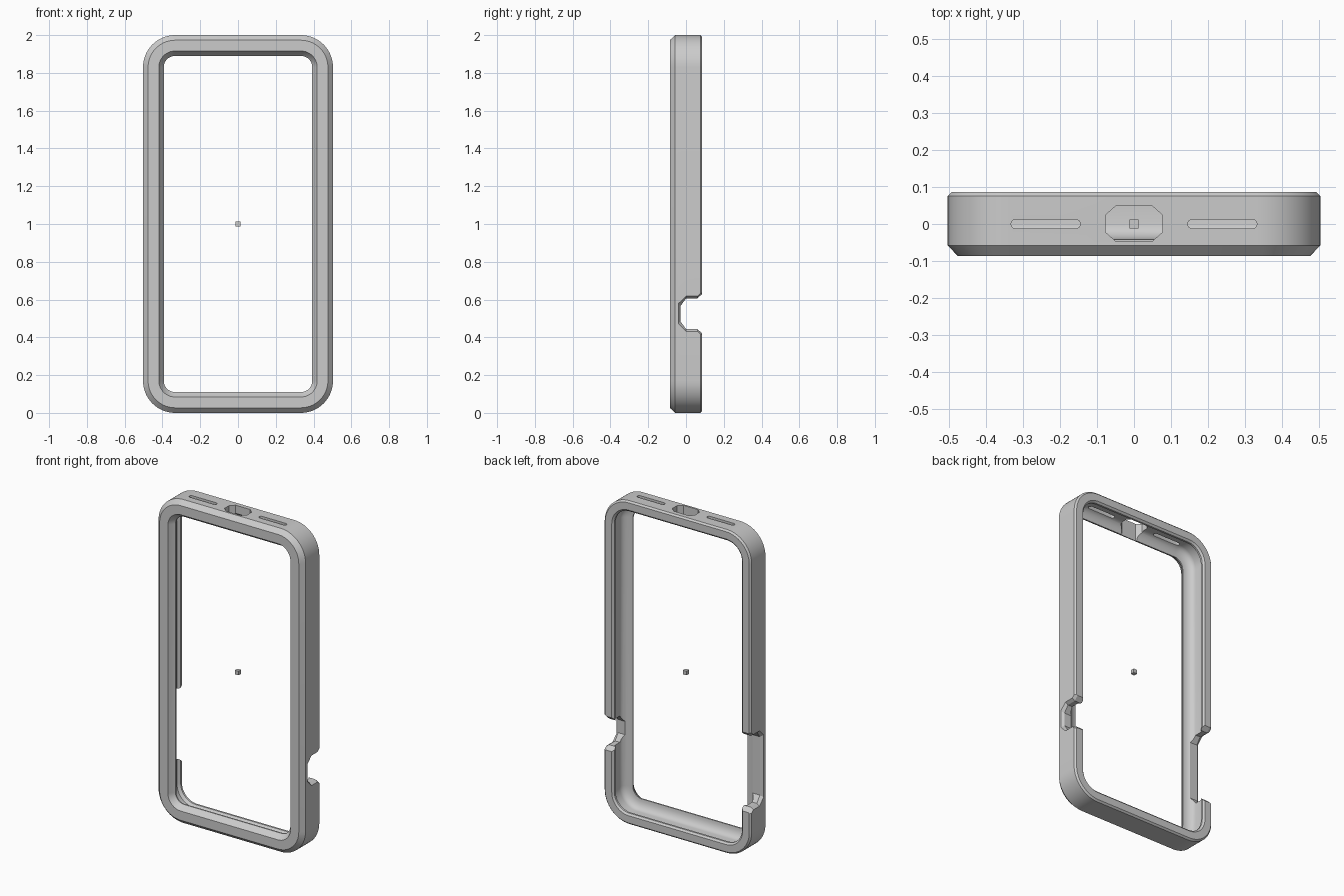
import bpy, bmesh, math

cube = bpy.data.objects.get("Cube")
if cube:
    bpy.data.objects.remove(cube, do_unlink=True)

grey = bpy.data.materials.new("light_grey")
grey.use_nodes = True
grey.diffuse_color = (0.6, 0.6, 0.6, 1)
grey.node_tree.nodes["Principled BSDF"].inputs["Base Color"].default_value = (0.6, 0.6, 0.6, 1)

W, H, R = 0.503, 1.0, 0.17    # half width, half height, corner radius


def loft(name, rings, closed=False):
    """Bridge equal rings of points; cap the ends or close the loop."""
    bm = bmesh.new()
    rows = [[bm.verts.new(p) for p in ring] for ring in rings]
    n = len(rows[0])
    pairs = list(zip(rows, rows[1:]))
    if closed:
        pairs.append((rows[-1], rows[0]))
    else:
        bm.faces.new(rows[0])
        bm.faces.new(rows[-1])
    for a, b in pairs:
        for i in range(n):
            j = (i + 1) % n
            bm.faces.new((a[i], a[j], b[j], b[i]))
    bmesh.ops.recalc_face_normals(bm, faces=bm.faces)
    mesh = bpy.data.meshes.new(name)
    bm.to_mesh(mesh)
    bm.free()
    mesh.materials.append(grey)
    obj = bpy.data.objects.new(name, mesh)
    bpy.context.collection.objects.link(obj)
    return obj


def rounded_ring(inset, y, steps=14):
    """Rounded rectangle around the frame, moved inwards by inset."""
    r = R - inset
    points = []
    for k, (sx, sz) in enumerate(((1, 1), (-1, 1), (-1, -1), (1, -1))):
        for i in range(steps + 1):
            t = math.pi / 2 * (k + i / steps)
            points.append((sx * (W - R) + r * math.cos(t), y,
                           H + sz * (H - R) + r * math.sin(t)))
    return points


# Bumper frame: cross-section (inset, y) swept round the rounded rectangle
section = [(0, -0.058), (0, 0.076), (0.01, 0.086), (0.055, 0.086),
           (0.066, 0.076), (0.066, 0.064), (0.05, 0.05), (0.05, 0)]
for i in range(1, 7):         # concave seat behind the front lip
    t = math.pi / 2 * i / 6
    section.append((0.11 - 0.06 * math.cos(t), -0.042 * math.sin(t)))
section += [(0.11, -0.05), (0.1, -0.06), (0.084, -0.086), (0.027, -0.086)]
frame = loft("bumper_frame", [rounded_ring(d, y) for d, y in section], closed=True)


def notch_cutter(name, side, low, high):
    """Side opening, open at the back, bevelled on its outer edge."""
    def ring(x, g):
        lo, hi = low + 0.012 - g, high - 0.012 + g
        flare, c, floor = 0.055, 0.04, -0.029 - g
        pts = [(0.12, hi + flare), (0.06, hi), (0, hi), (floor, hi - c),
               (floor, lo + c), (0, lo), (0.06, lo), (0.12, lo - flare)]
        return [(side * x, y, z) for y, z in pts]
    return loft(name, [ring(0.3, 0), ring(0.485, 0), ring(W, 0.012), ring(0.56, 0.012)])


def top_cutter(name, outline):
    return loft(name, [[(x, y, z) for x, y in outline] for z in (1.8, 2.1)])


def slot(x0, x1, r):
    pts = []
    for cx, start in ((x1 - r, -0.5), (x0 + r, 0.5)):
        for i in range(9):
            t = math.pi * (start + i / 8)
            pts.append((cx + r * math.cos(t), r * math.sin(t)))
    return pts


port = [(0.077, -0.022), (0.077, 0.024), (0.05, 0.048), (-0.05, 0.048),
        (-0.077, 0.024), (-0.077, -0.022), (-0.05, -0.046), (0.05, -0.046)]
cutters = [
    notch_cutter("small_notch_cutter", 1, 0.432, 0.618),
    notch_cutter("large_notch_cutter", -1, 0.305, 0.77),
    top_cutter("port_cutter", port),
    top_cutter("left_slot_cutter", slot(0.145, 0.332, 0.012)),
    top_cutter("right_slot_cutter", slot(-0.332, -0.145, 0.012)),
]

# Cut the openings, then drop the cutters
bpy.ops.object.select_all(action="DESELECT")
bpy.context.view_layer.objects.active = frame
frame.select_set(True)
for cutter in cutters:
    cutter.hide_render = True
    mod = frame.modifiers.new("opening", "BOOLEAN")
    mod.operation = "DIFFERENCE"
    mod.solver = "EXACT"
    mod.object = cutter
    bpy.ops.object.modifier_apply(modifier=mod.name)
for cutter in cutters:
    bpy.data.objects.remove(cutter, do_unlink=True)
bpy.ops.object.shade_smooth_by_angle(angle=math.radians(25))

# Small cube floating in the middle
s = 0.0125
loft("centre_cube", [[(x, y, H + z) for x, y in ((-s, -s), (s, -s), (s, s), (-s, s))]
                     for z in (-s, s)])
